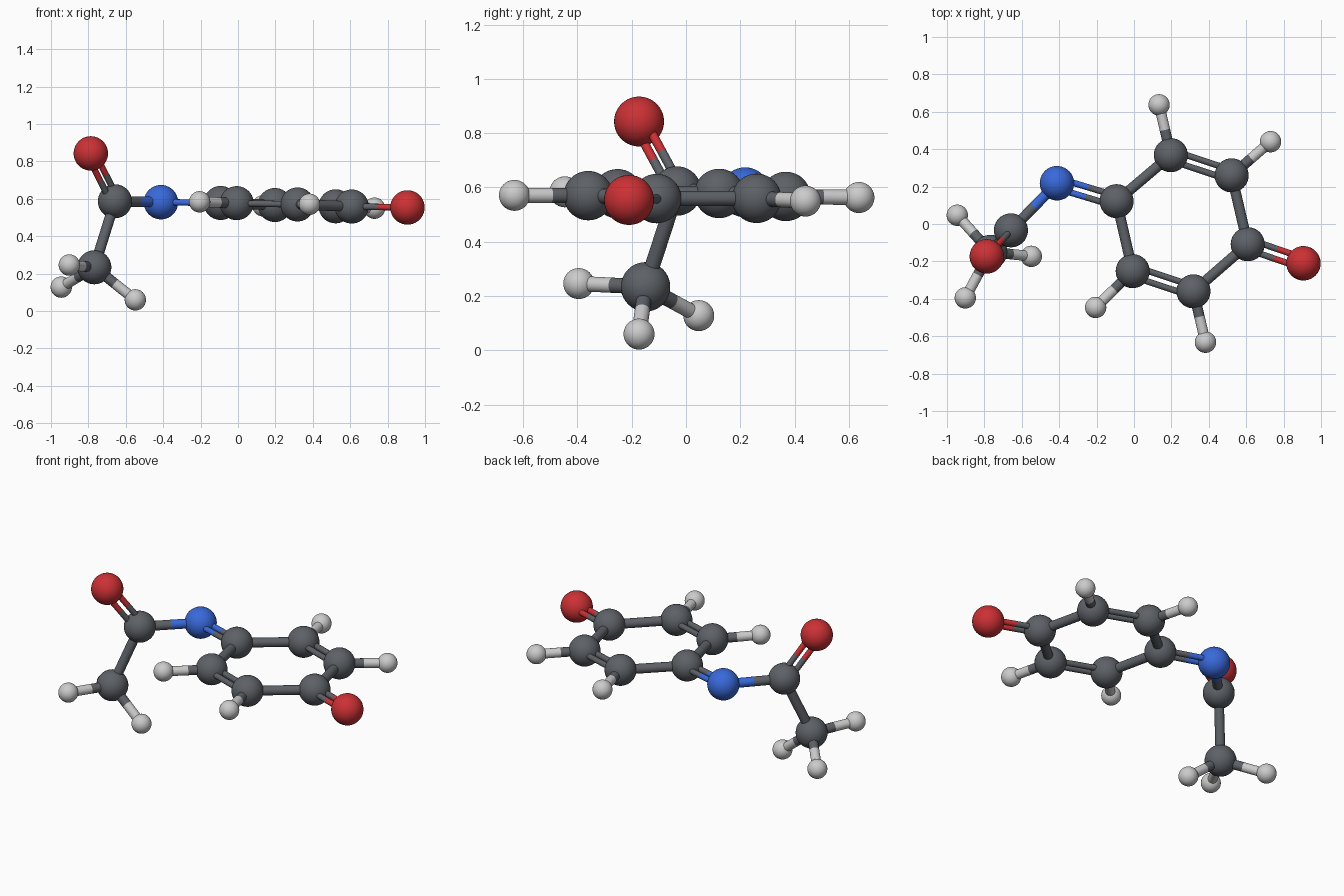
import bpy
from mathutils import Vector

if "Cube" in bpy.data.objects:
    bpy.data.objects.remove(bpy.data.objects["Cube"])

# element: (name, radius, colour)
ELEMENTS = {
    "C": ("carbon", 0.091, (0.11, 0.12, 0.135, 1)),
    "H": ("hydrogen", 0.057, (0.8, 0.8, 0.8, 1)),
    "N": ("nitrogen", 0.092, (0.04, 0.14, 0.7, 1)),
    "O": ("oxygen", 0.092, (0.6, 0.03, 0.035, 1)),
}
SINGLE_R, DOUBLE_R, DOUBLE_GAP = 0.028, 0.017, 0.027

# atom centres
ATOMS = {
    "C1": (-0.093, 0.122, 0.578), "C2": (0.197, 0.368, 0.567),
    "C3": (0.522, 0.26, 0.56), "C4": (0.608, -0.108, 0.559),
    "C5": (0.318, -0.36, 0.57), "C6": (-0.007, -0.252, 0.577),
    "N1": (-0.412, 0.218, 0.582), "O1": (0.906, -0.21, 0.554),
    "C7": (-0.658, -0.034, 0.587), "O2": (-0.787, -0.173, 0.843),
    "C8": (-0.768, -0.149, 0.234),
    "H2": (0.134, 0.637, 0.563), "H3": (0.73, 0.44, 0.55),
    "H5": (0.382, -0.632, 0.571), "H6": (-0.205, -0.446, 0.584),
    "H7": (-0.902, -0.395, 0.246), "H8": (-0.945, 0.047, 0.128),
    "H9": (-0.549, -0.173, 0.06),
}
SINGLE = ["C1 C2", "C3 C4", "C4 C5", "C6 C1", "N1 C7", "C7 C8", "C2 H2", "C3 H3",
          "C5 H5", "C6 H6", "C8 H7", "C8 H8", "C8 H9"]
DOUBLE = ["C1 N1", "C2 C3", "C5 C6", "C4 O1", "C7 O2"]

mats = {}
for key, (label, radius, colour) in ELEMENTS.items():
    mats[key] = bpy.data.materials.new(label)
    mats[key].diffuse_color = colour


def finish(name, element):
    ob = bpy.context.object
    ob.name = name
    ob.data.materials.append(mats[element])
    bpy.ops.object.shade_smooth_by_angle()


def rod(name, element, a, b, radius):
    d = b - a
    bpy.ops.mesh.primitive_cylinder_add(vertices=24, radius=radius, depth=d.length,
                                        location=(a + b) / 2,
                                        rotation=d.to_track_quat("Z", "Y").to_euler())
    finish(name, element)


def bond(pair, radius, offset):
    """Two half rods, each coloured like the atom at its end."""
    p, q = pair.split()
    a, b = Vector(ATOMS[p]) + offset, Vector(ATOMS[q]) + offset
    if p[0] == q[0]:
        rod("bond_" + p + "_" + q, p[0], a, b, radius)
        return
    mid = (a + b) / 2
    rod("bond_half_" + p + "_" + q, p[0], a, mid, radius)
    rod("bond_half_" + q + "_" + p, q[0], mid, b, radius)


# atoms
for key, pos in ATOMS.items():
    label, radius, _ = ELEMENTS[key[0]]
    bpy.ops.mesh.primitive_uv_sphere_add(segments=40, ring_count=20, radius=radius, location=pos)
    finish(label + "_atom_" + key[1:], key[0])

# single bonds
for pair in SINGLE:
    bond(pair, SINGLE_R, Vector())

# double bonds, spread within the local plane of the molecule
ring_normal = Vector((0, 0, 1))
c7 = Vector(ATOMS["C7"])
side_normal = (Vector(ATOMS["N1"]) - c7).cross(Vector(ATOMS["O2"]) - c7)
for pair in DOUBLE:
    p, q = pair.split()
    d = Vector(ATOMS[q]) - Vector(ATOMS[p])
    side = d.cross(side_normal if p == "C7" else ring_normal).normalized() * DOUBLE_GAP
    for s in (-1, 1):
        bond(pair, DOUBLE_R, side * s)

for m in bpy.data.materials:
    if m.users and not m.is_grease_pencil:
        m.use_nodes = True
        m.node_tree.nodes["Principled BSDF"].inputs["Base Color"].default_value = m.diffuse_color
